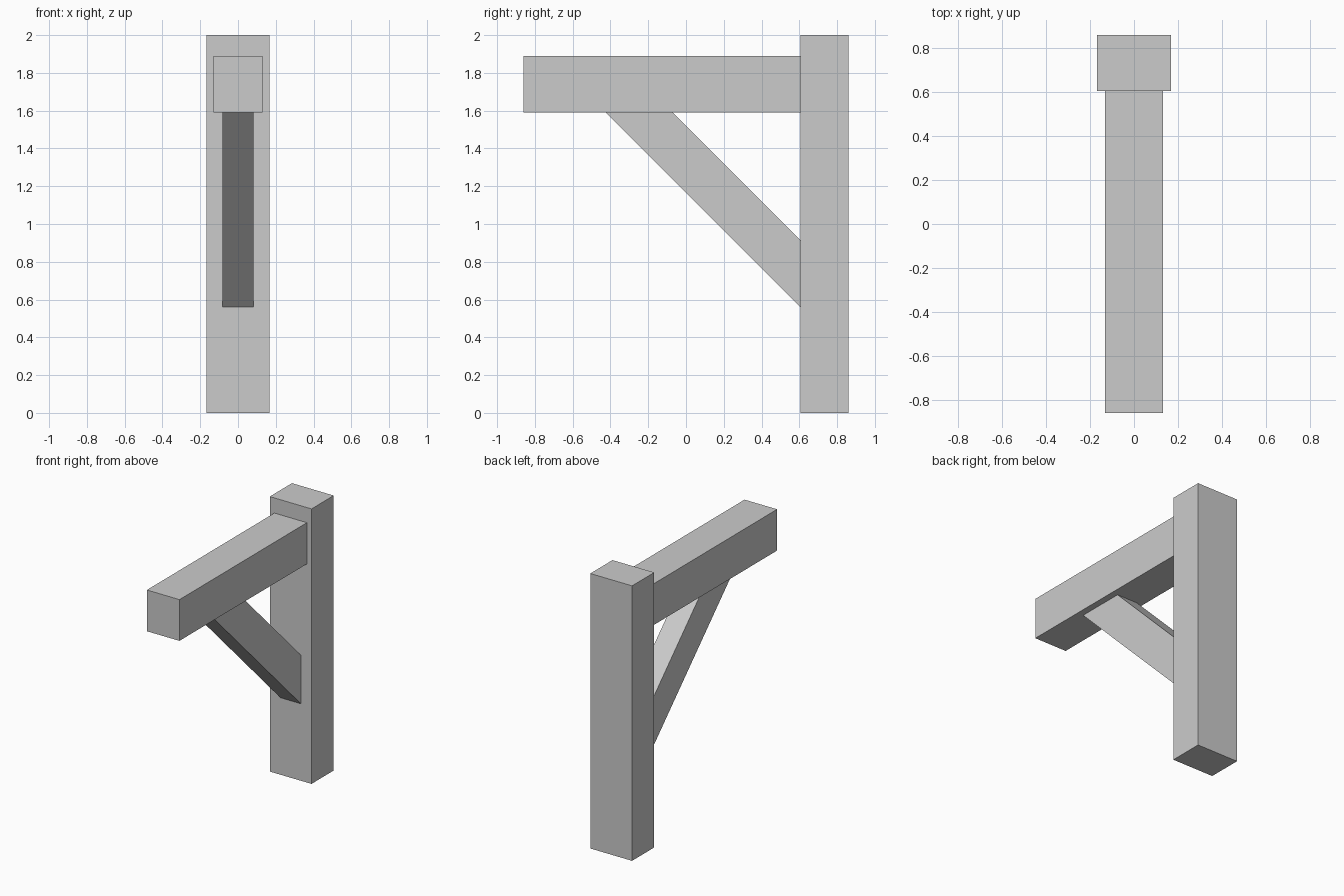
import bpy
import bmesh

default = bpy.data.objects.get("Cube")
if default:
    bpy.data.objects.remove(default, do_unlink=True)

# Single flat grey for all timbers
grey = bpy.data.materials.new("plain_grey")
grey.use_nodes = True
colour = (0.6, 0.6, 0.6, 1.0)
grey.diffuse_color = colour
grey.node_tree.nodes["Principled BSDF"].inputs["Base Color"].default_value = colour


def timber(name, profile, width):
    """Extrude a side profile of (y, z) points across x, centred on x = 0."""
    bm = bmesh.new()
    face = bm.faces.new([bm.verts.new((-width / 2, y, z)) for y, z in profile])
    extruded = bmesh.ops.extrude_face_region(bm, geom=[face])["geom"]
    verts = [v for v in extruded if isinstance(v, bmesh.types.BMVert)]
    bmesh.ops.translate(bm, verts=verts, vec=(width, 0, 0))
    bmesh.ops.recalc_face_normals(bm, faces=bm.faces)
    mesh = bpy.data.meshes.new(name)
    bm.to_mesh(mesh)
    bm.free()
    mesh.materials.append(grey)
    obj = bpy.data.objects.new(name, mesh)
    bpy.context.collection.objects.link(obj)
    return obj


def rectangle(y0, y1, z0, z1):
    return [(y0, z0), (y1, z0), (y1, z1), (y0, z1)]


post_front, post_back = 0.605, 0.86
beam_bottom, beam_top = 1.59, 1.89

# Upright post
timber("post", rectangle(post_front, post_back, 0, 2), 0.336)

# Horizontal beam projecting forward from the post
timber("beam", rectangle(-post_back, post_front, beam_bottom, beam_top), 0.262)

# Diagonal brace, cut flush against the beam and the post
timber("brace", [(-0.425, beam_bottom), (post_front, 0.56),
                 (post_front, 0.915), (-0.07, beam_bottom)], 0.166)
